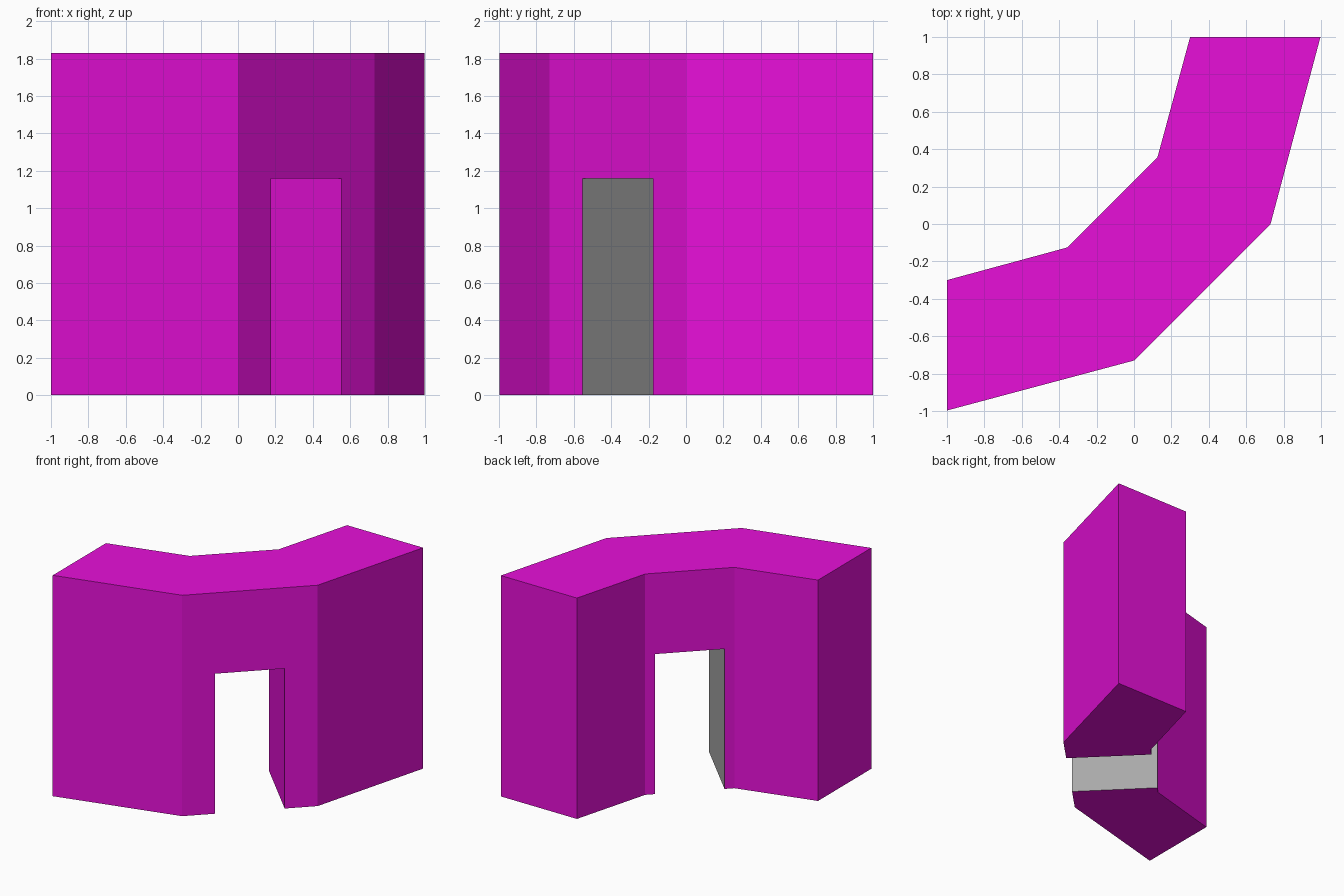
import bpy
import bmesh
from math import radians
from mathutils import Matrix, Vector

cube = bpy.data.objects.get("Cube")
if cube:
    bpy.data.objects.remove(cube, do_unlink=True)

HEIGHT = 1.83
DOOR_TOP = 1.16
DOOR_WIDTH = 0.53


def make_material(name, color):
    mat = bpy.data.materials.new(name)
    mat.use_nodes = True
    mat.diffuse_color = color
    mat.node_tree.nodes["Principled BSDF"].inputs["Base Color"].default_value = color
    return mat


def make_object(name, bm):
    bmesh.ops.recalc_face_normals(bm, faces=bm.faces)
    mesh = bpy.data.meshes.new(name)
    bm.to_mesh(mesh)
    bm.free()
    obj = bpy.data.objects.new(name, mesh)
    bpy.context.collection.objects.link(obj)
    return obj


magenta = make_material("magenta", (0.8, 0.005, 0.69, 1))
grey = make_material("grey", (0.4, 0.4, 0.4, 1))

# Bent wall: half of the plan, mirrored across the diagonal, then extruded
half = [(0.73, 0), (0.997, 1), (0.3, 1), (0.125, 0.355)]
plan = half + [(-y, -x) for x, y in reversed(half)]
bm = bmesh.new()
base = bm.faces.new([bm.verts.new((x, y, 0)) for x, y in plan])
top = bmesh.ops.extrude_face_region(bm, geom=[base], use_keep_orig=True)
bmesh.ops.translate(bm, vec=(0, 0, HEIGHT),
                    verts=[v for v in top["geom"] if isinstance(v, bmesh.types.BMVert)])
wall = make_object("bent_wall", bm)
wall.data.materials.append(magenta)
wall.data.materials.append(grey)

# Doorway cut straight through the diagonal section
bm = bmesh.new()
bmesh.ops.create_cube(bm, size=1)
bmesh.ops.scale(bm, vec=(DOOR_WIDTH, 2, 2 * DOOR_TOP), verts=bm.verts)
bmesh.ops.rotate(bm, matrix=Matrix.Rotation(radians(45), 3, "Z"), verts=bm.verts)
cutter = make_object("doorway_cutter", bm)
cutter.hide_render = True
# Slide the cutter so that it only reaches the diagonal section
cutter.location = (0.12, -0.12, 0)
cutter.data.materials.append(magenta)

cut = wall.modifiers.new("doorway", "BOOLEAN")
cut.operation = "DIFFERENCE"
cut.solver = "EXACT"
cut.object = cutter
bpy.context.view_layer.objects.active = wall
bpy.ops.object.modifier_apply(modifier=cut.name)
bpy.data.objects.remove(cutter, do_unlink=True)

# The jamb facing the back left is grey, everything else is magenta
jamb_normal = Vector((1, 1, 0)).normalized()
for face in wall.data.polygons:
    on_jamb = face.normal.dot(jamb_normal) > 0.99
    face.material_index = int(on_jamb and face.center.z < DOOR_TOP)
